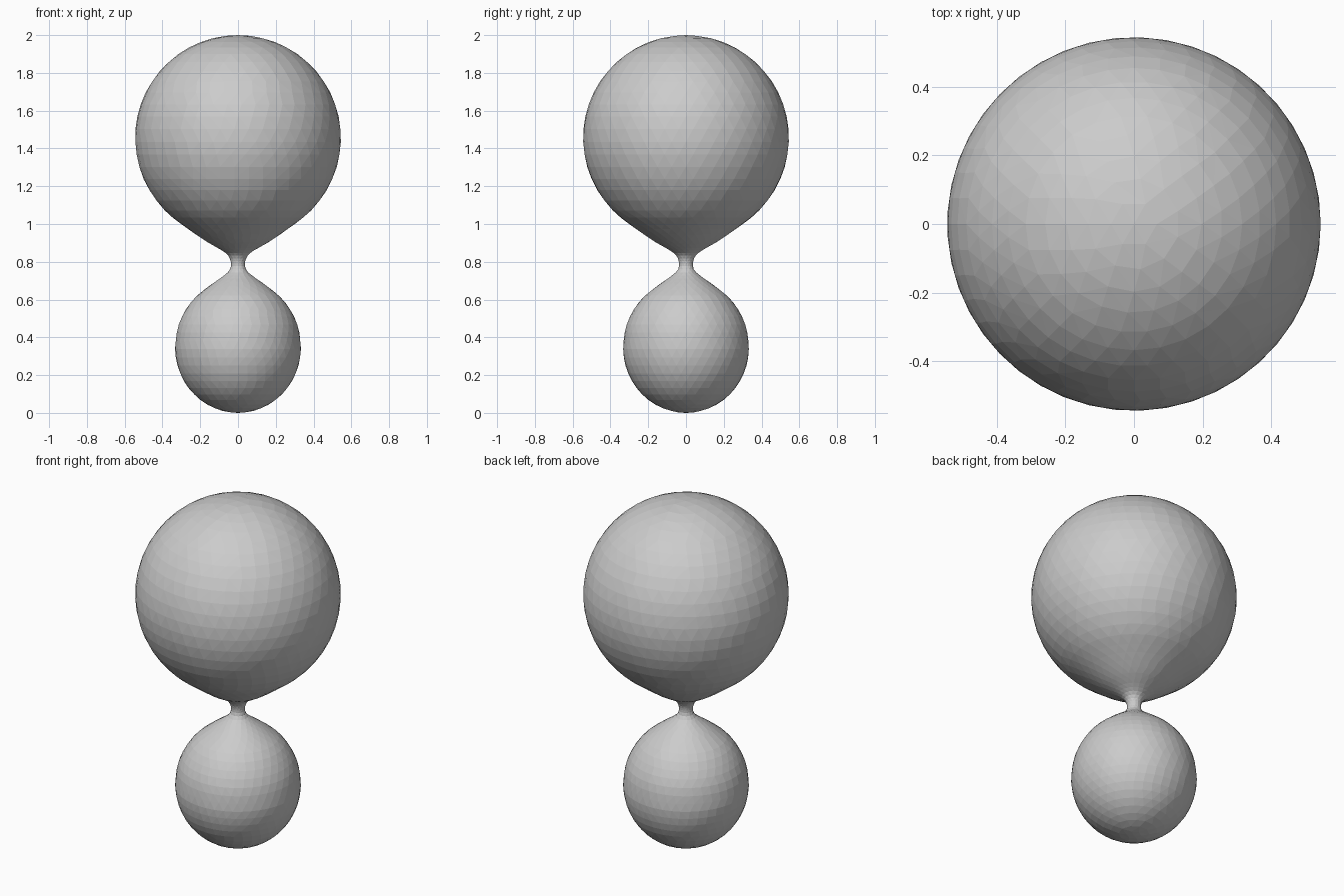
import bpy, bmesh, math
from mathutils import Vector

if "Cube" in bpy.data.objects:
    bpy.data.objects.remove(bpy.data.objects["Cube"])

# Profile (radius, height): upper ball, pinched neck, lower drop
key = [(0.545 * math.sin(math.radians(a)), 1.455 + 0.545 * math.cos(math.radians(a)))
       for a in range(0, 146, 5)]
key += [(0.18, 0.915), (0.085, 0.86), (0.05, 0.83), (0.037, 0.79), (0.045, 0.755),
        (0.078, 0.725), (0.155, 0.67), (0.235, 0.603), (0.292, 0.52), (0.322, 0.44)]
key += [(0.333 * math.cos(math.radians(a)), 0.345 - 0.345 * math.sin(math.radians(a)))
        for a in range(0, 91, 6)]


def smooth_path(pts, steps=24):
    """Catmull-Rom curve through the points."""
    p = [Vector(q) for q in pts]
    p = [Vector((-p[1].x, p[1].y))] + p + [Vector((-p[-2].x, p[-2].y))]
    out = []
    for a, b, c, d in zip(p, p[1:], p[2:], p[3:]):
        for i in range(steps):
            t = i / steps
            out.append(0.5 * (2 * b + (c - a) * t + (2 * a - 5 * b + 4 * c - d) * t * t
                              + (3 * b - a - 3 * c + d) * t ** 3))
    return out + [p[-2]]


def edge_length(q):
    """Triangle size: coarse on the big ball, finer below, finest at the neck."""
    base = 0.076 if q.y > 0.8 else 0.05
    return min(base, 0.013 + 0.22 * abs(q.y - 0.79))


# Ring positions along the profile, spaced by the local triangle size
path = smooth_path(key)
stops, travelled = [], 0.0
for a, b in zip(path, path[1:]):
    travelled += (b - a).length
    if travelled >= 0.87 * edge_length(b):
        stops.append(b)
        travelled = 0.0
if stops[-1].x < 0.02:
    stops.pop()

bm = bmesh.new()


def make_ring(q, index):
    n = max(6, round(2 * math.pi * q.x / edge_length(q)))
    turn = 0.5 * (index % 2) / n
    return [((i / n + turn), bm.verts.new((q.x * math.cos(2 * math.pi * (i / n + turn)),
                                           q.x * math.sin(2 * math.pi * (i / n + turn)), q.y)))
            for i in range(n)]


def stitch(up, low):
    """Triangulate between two rings that may have different counts."""
    i = j = 0
    nu, nl = len(up), len(low)
    while i < nu or j < nl:
        next_up = up[0][0] + (i + 1) / nu
        next_low = low[0][0] + (j + 1) / nl
        u, v = up[i % nu][1], low[j % nl][1]
        if j >= nl or (i < nu and next_up <= next_low):
            bm.faces.new((u, v, up[(i + 1) % nu][1]))
            i += 1
        else:
            bm.faces.new((u, v, low[(j + 1) % nl][1]))
            j += 1


rings = [make_ring(q, k) for k, q in enumerate(stops)]
for up, low in zip(rings, rings[1:]):
    stitch(up, low)

# Closed poles
for ring, z in ((rings[0], 2.0), (rings[-1], 0.0)):
    tip = bm.verts.new((0, 0, z))
    for k in range(len(ring)):
        bm.faces.new((tip, ring[k][1], ring[(k + 1) % len(ring)][1]))
bmesh.ops.recalc_face_normals(bm, faces=bm.faces)

mesh = bpy.data.meshes.new("pinched_drop")
bm.to_mesh(mesh)
bm.free()
grey = bpy.data.materials.new("light_grey")
grey.diffuse_color = (0.6, 0.6, 0.6, 1)
grey.use_nodes = True
grey.node_tree.nodes["Principled BSDF"].inputs["Base Color"].default_value = grey.diffuse_color
mesh.materials.append(grey)
drop = bpy.data.objects.new("pinched_drop", mesh)
bpy.context.collection.objects.link(drop)
